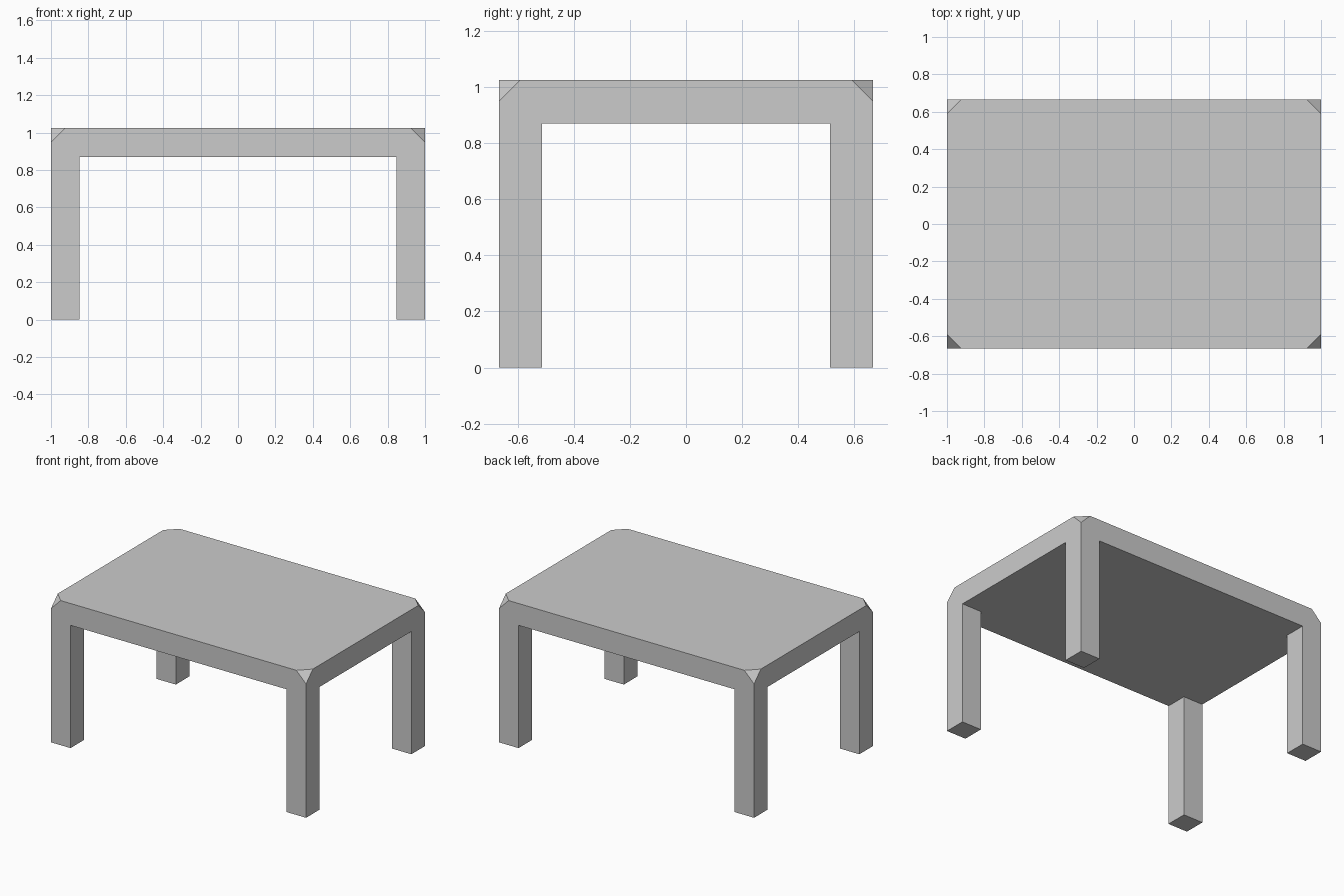
import bpy, bmesh
from mathutils import Vector

if "Cube" in bpy.data.objects:
    bpy.data.objects.remove(bpy.data.objects["Cube"])

HX, HY = 1.0, 0.666          # half length, half depth
TOP, UNDER = 1.025, 0.87     # tabletop upper and lower heights
LEG = 0.153                  # square leg width
CUT = 0.076                  # corner chamfer length along each edge

bm = bmesh.new()

# Underside plan: 3 x 3 cells whose corner cells are the leg footprints
xs = [-HX, -HX + LEG, HX - LEG, HX]
ys = [-HY, -HY + LEG, HY - LEG, HY]
grid = [[bm.verts.new((x, y, UNDER)) for y in ys] for x in xs]
cells = {(i, j): bm.faces.new((grid[i][j], grid[i][j + 1],
                               grid[i + 1][j + 1], grid[i + 1][j]))
         for i in range(3) for j in range(3)}


def extrude(faces, height):
    """Extrude a face region vertically and return nothing."""
    geom = bmesh.ops.extrude_face_region(bm, geom=faces)["geom"]
    verts = [g for g in geom if isinstance(g, bmesh.types.BMVert)]
    bmesh.ops.translate(bm, verts=verts, vec=(0, 0, height))
    bmesh.ops.delete(bm, geom=[f for f in faces if f.is_valid], context='FACES_ONLY')


# Legs drop from the corner cells
for i in (0, 2):
    for j in (0, 2):
        extrude([cells[i, j]], -UNDER)

# Tabletop: rim walls and upper face
bottom = [grid[0][0], grid[3][0], grid[3][3], grid[0][3]]
rim = [grid[i][0] for i in range(4)] + [grid[3][j] for j in range(1, 4)] \
    + [grid[i][3] for i in (2, 1, 0)] + [grid[0][j] for j in (2, 1)]
upper = [bm.verts.new((v.co.x, v.co.y, TOP)) for v in rim]
bm.faces.new(upper)
for k in range(len(rim)):
    n = (k + 1) % len(rim)
    bm.faces.new((rim[k], rim[n], upper[n], upper[k]))
bmesh.ops.recalc_face_normals(bm, faces=bm.faces[:])

# Slice off the four upper corners and close each cut
for sx in (-1, 1):
    for sy in (-1, 1):
        bmesh.ops.bisect_plane(
            bm, geom=bm.verts[:] + bm.edges[:] + bm.faces[:], dist=1e-5,
            plane_co=Vector((sx * HX, sy * HY, TOP - CUT)),
            plane_no=Vector((sx, sy, 1)), clear_outer=True)
        bmesh.ops.holes_fill(bm, edges=[e for e in bm.edges if e.is_boundary], sides=4)

# Merge coplanar faces so each side is one clean flat polygon
bmesh.ops.dissolve_limit(bm, angle_limit=0.01, verts=bm.verts[:], edges=bm.edges[:])
bmesh.ops.recalc_face_normals(bm, faces=bm.faces[:])

mesh = bpy.data.meshes.new("table")
bm.to_mesh(mesh)
bm.free()
bpy.context.collection.objects.link(bpy.data.objects.new("table", mesh))
